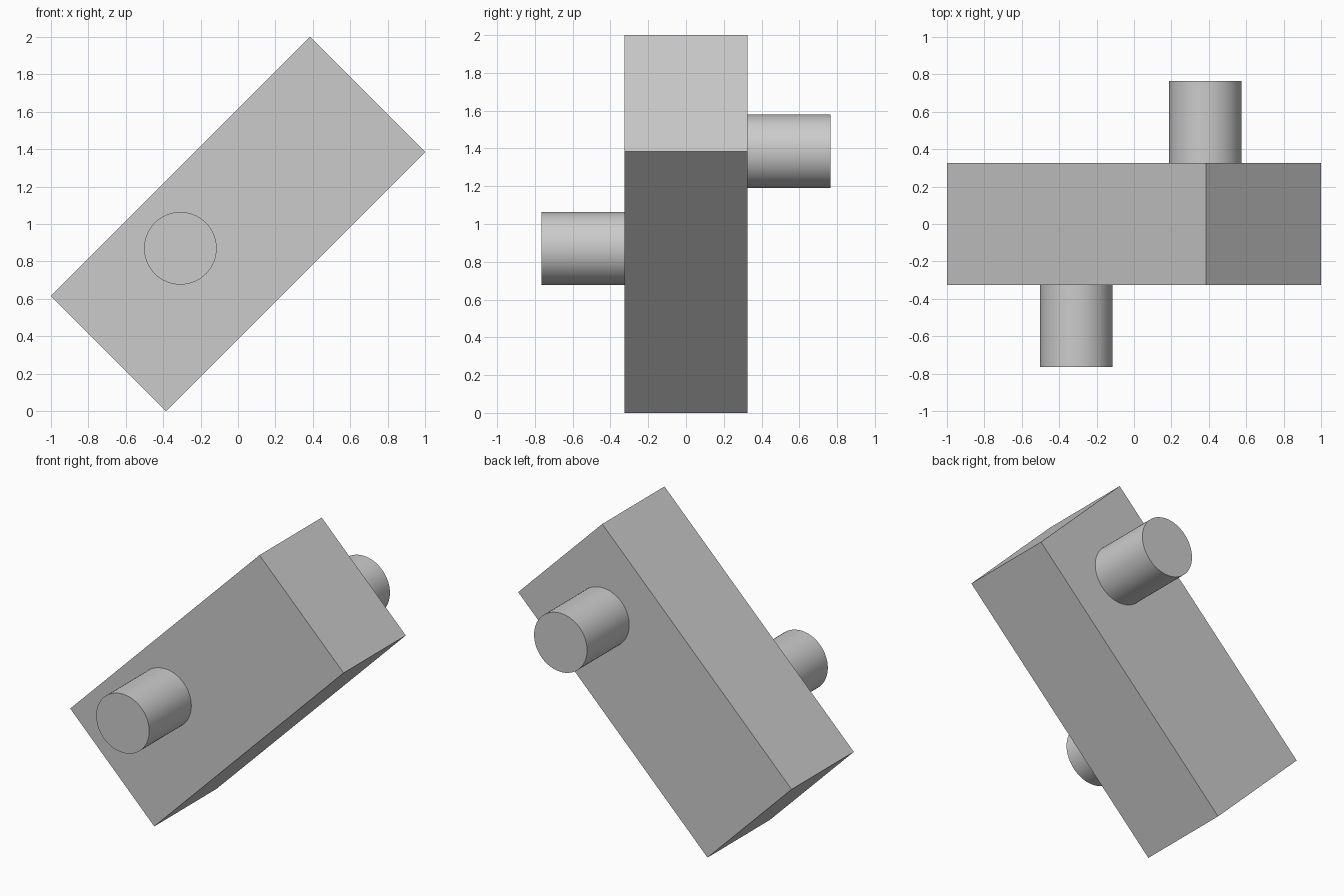
import bpy
import math

cube = bpy.data.objects.get("Cube")
if cube:
    bpy.data.objects.remove(cube, do_unlink=True)

# Single plain colour
grey = bpy.data.materials.new("plain_grey")
grey.use_nodes = True
colour = (0.6, 0.6, 0.6, 1.0)
grey.diffuse_color = colour
for node in grey.node_tree.nodes:
    if node.type == 'BSDF_PRINCIPLED':
        node.inputs["Base Color"].default_value = colour

HALF_DEPTH = 0.325
PIN_END = 0.765
PIN_RADIUS = 0.194


def add_pin(name, x, z, side):
    """Round pin standing out of the front (-1) or back (+1) face."""
    inner, outer = HALF_DEPTH - 0.01, PIN_END
    bpy.ops.mesh.primitive_cylinder_add(
        vertices=64, radius=PIN_RADIUS, depth=outer - inner,
        location=(x, side * (inner + outer) / 2, z),
        rotation=(math.pi / 2, 0, 0))
    pin = bpy.context.object
    pin.name = name
    pin.data.materials.append(grey)
    bpy.ops.object.shade_smooth_by_angle(angle=math.radians(30))


# Slanted rectangular arm, rising towards +x
bpy.ops.mesh.primitive_cube_add(size=1, location=(0, 0, 1),
                                rotation=(0, -math.pi / 4, 0))
arm = bpy.context.object
arm.name = "crank_arm"
arm.scale = (1.385 * math.sqrt(2), 2 * HALF_DEPTH, 0.615 * math.sqrt(2))
bpy.ops.object.transform_apply(location=False, rotation=False, scale=True)
arm.data.materials.append(grey)

# Opposed pins
add_pin("front_pin", -0.308, 0.87, -1)
add_pin("back_pin", 0.382, 1.385, 1)
